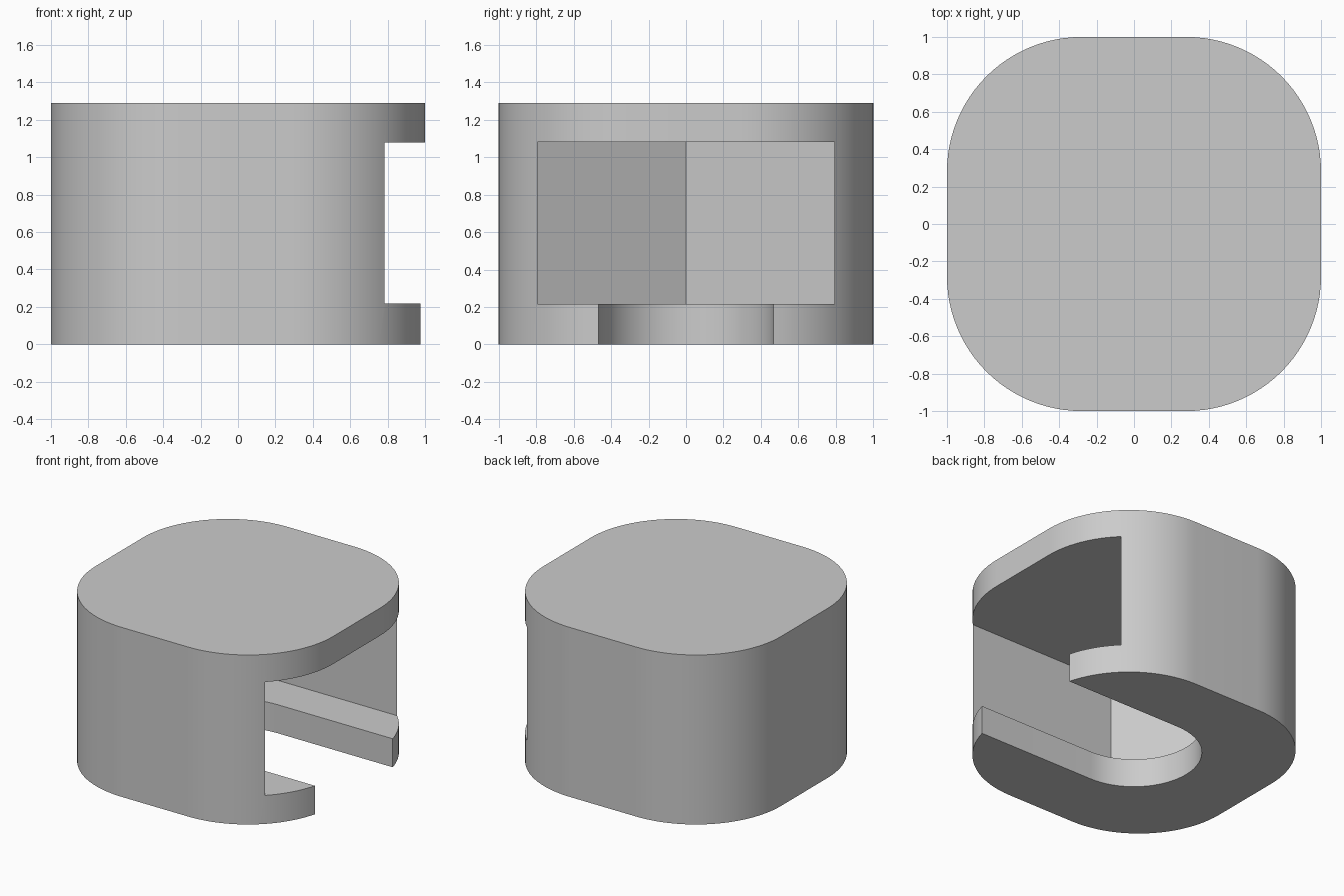
import bpy, bmesh
from math import cos, sin, pi, radians

cube = bpy.data.objects.get("Cube")
if cube:
    bpy.data.objects.remove(cube, do_unlink=True)

HEIGHT = 1.29
CORNER = 0.72            # outer corner radius
FLOOR, CEILING = 0.217, 1.08
POCKET = 0.794           # half width of the hexagonal pocket
SLOT = 0.468             # half width of the floor slot
REACH = 1.5              # cutters run out past the open side

grey = bpy.data.materials.new("grey plastic")
grey.use_nodes = True
colour = (0.6, 0.6, 0.6, 1)
grey.diffuse_color = colour
grey.node_tree.nodes["Principled BSDF"].inputs["Base Color"].default_value = colour


def arc(cx, cy, r, start, end, steps):
    angles = [radians(start + (end - start) * i / steps) for i in range(steps + 1)]
    return [(cx + r * cos(a), cy + r * sin(a)) for a in angles]


def prism(name, outline, bottom, top):
    """Extrude a counter-clockwise outline from bottom to top."""
    bm = bmesh.new()
    face = bm.faces.new([bm.verts.new((x, y, bottom)) for x, y in outline])
    new = bmesh.ops.extrude_face_region(bm, geom=[face])["geom"]
    verts = [v for v in new if isinstance(v, bmesh.types.BMVert)]
    bmesh.ops.translate(bm, vec=(0, 0, top - bottom), verts=verts)
    bmesh.ops.recalc_face_normals(bm, faces=bm.faces)
    mesh = bpy.data.meshes.new(name)
    bm.to_mesh(mesh)
    bm.free()
    mesh.materials.append(grey)
    obj = bpy.data.objects.new(name, mesh)
    bpy.context.collection.objects.link(obj)
    return obj


# Rounded square body
c = 1 - CORNER
outline = []
for i, (sx, sy) in enumerate([(1, 1), (-1, 1), (-1, -1), (1, -1)]):
    outline += arc(sx * c, sy * c, CORNER, 90 * i, 90 * i + 90, 24)
body = prism("holder_body", outline, 0, HEIGHT)

# Hexagonal pocket, pointed at the closed end and open at +x
radius = POCKET / cos(pi / 6)
hexagon = [(REACH, POCKET)] + arc(0, 0, radius, 120, 240, 2) + [(REACH, -POCKET)]
pocket = prism("pocket_cutter", hexagon, FLOOR, CEILING)

# Round-ended slot through the floor
slot_outline = [(REACH, SLOT)] + arc(0, 0, SLOT, 90, 270, 32) + [(REACH, -SLOT)]
slot = prism("slot_cutter", slot_outline, -0.2, (FLOOR + CEILING) / 2)

# Cut both openings, then discard the cutters
bpy.context.view_layer.objects.active = body
body.select_set(True)
for cutter in (pocket, slot):
    cutter.hide_render = True
    mod = body.modifiers.new(cutter.name, "BOOLEAN")
    mod.operation = "DIFFERENCE"
    mod.solver = "EXACT"
    mod.object = cutter
    bpy.ops.object.modifier_apply(modifier=mod.name)
    bpy.data.objects.remove(cutter, do_unlink=True)

bpy.ops.object.shade_smooth_by_angle(angle=radians(30))
